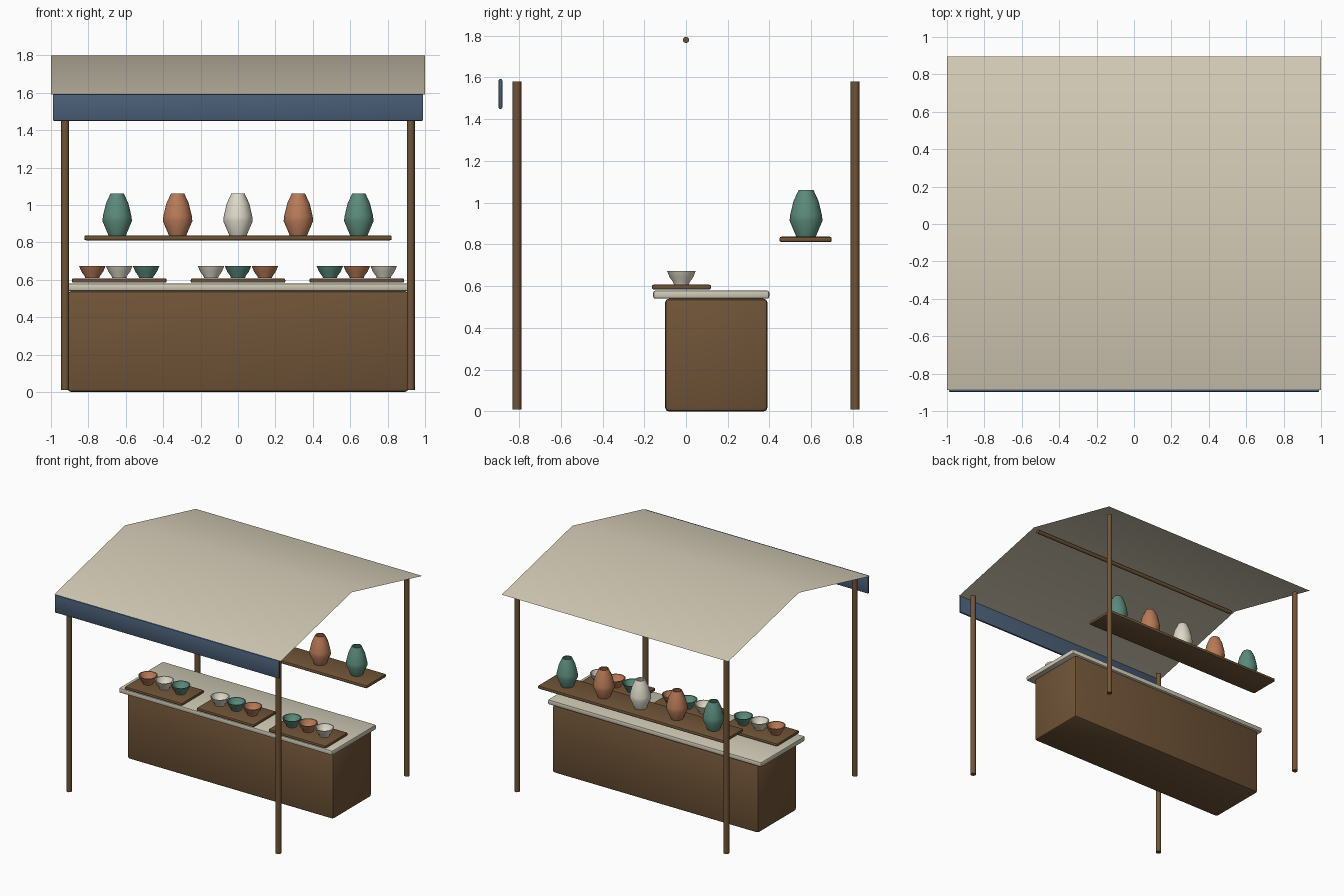
import bpy, bmesh, math
from mathutils import Matrix

if "Cube" in bpy.data.objects:
    bpy.data.objects.remove(bpy.data.objects["Cube"])


def material(name, rgb):
    m = bpy.data.materials.new(name)
    lin = [((c / 255 + 0.055) / 1.055) ** 2.4 for c in rgb]
    m.diffuse_color = (*lin, 1)
    m.use_nodes = True
    m.node_tree.nodes["Principled BSDF"].inputs["Base Color"].default_value = m.diffuse_color
    return m


WOOD = material("brown wood", (112, 84, 56))
CANVAS = material("canvas", (214, 205, 184))
STONE = material("counter cream", (206, 200, 180))
BLUE = material("valance blue", (74, 94, 118))
GREEN = material("green glaze", (92, 138, 122))
CLAY = material("terracotta", (184, 122, 88))
CREAM = material("cream glaze", (222, 216, 200))


def finish(name, bm, mat, smooth=None):
    me = bpy.data.meshes.new(name)
    bm.to_mesh(me)
    bm.free()
    ob = bpy.data.objects.new(name, me)
    bpy.context.collection.objects.link(ob)
    me.materials.append(mat)
    if smooth:
        bpy.ops.object.select_all(action='DESELECT')
        bpy.context.view_layer.objects.active = ob
        ob.select_set(True)
        bpy.ops.object.shade_smooth_by_angle(angle=math.radians(smooth))
    return ob


def box(name, x, y, z, mat, bevel):
    """Bevelled box from (min, max) ranges."""
    bm = bmesh.new()
    bmesh.ops.create_cube(bm, size=1)
    for v in bm.verts:
        for i, (lo, hi) in enumerate((x, y, z)):
            v.co[i] = (lo + hi) / 2 + v.co[i] * (hi - lo)
    bmesh.ops.bevel(bm, geom=bm.edges[:], offset=bevel, segments=2,
                    profile=0.5, affect='EDGES')
    return finish(name, bm, mat, 35)


def pole(name, centre, radius, length, mat, along_x=False):
    bm = bmesh.new()
    m = Matrix.Translation(centre)
    if along_x:
        m = m @ Matrix.Rotation(math.pi / 2, 4, 'Y')
    bmesh.ops.create_cone(bm, cap_ends=True, segments=12, radius1=radius,
                          radius2=radius, depth=length, matrix=m)
    return finish(name, bm, mat, 40)


def lathe(name, profile, at, mat, sides=12):
    """Revolve an (r, z) profile around a vertical axis."""
    bm = bmesh.new()
    vs = [bm.verts.new((r, 0, z)) for r, z in profile]
    es = [bm.edges.new(p) for p in zip(vs, vs[1:])]
    bmesh.ops.spin(bm, geom=vs + es, cent=(0, 0, 0), axis=(0, 0, 1),
                   angle=2 * math.pi, steps=sides, use_duplicate=False)
    bmesh.ops.remove_doubles(bm, verts=bm.verts[:], dist=0.0005)
    bmesh.ops.recalc_face_normals(bm, faces=bm.faces[:])
    bmesh.ops.translate(bm, verts=bm.verts[:], vec=at)
    return finish(name, bm, mat, 40)


# Gabled canvas roof, a thin smooth sheet
bm = bmesh.new()
rows = [[bm.verts.new((x, y, z)) for x in (-1, 1)]
        for y, z in ((-0.888, 1.59), (0.004, 1.80), (0.896, 1.59))]
for a, b in zip(rows, rows[1:]):
    bm.faces.new((a[0], a[1], b[1], b[0]))
finish("canopy", bm, CANVAS, 40)

# Front valance, ridge pole and four posts
box("valance", (-0.99, 0.99), (-0.898, -0.88), (1.45, 1.592), BLUE, 0.006)
pole("ridge_pole", (0, 0, 1.78), 0.015, 1.92, WOOD, along_x=True)
for sx, side in ((-1, "left"), (1, "right")):
    for sy, end in ((-1, "front"), (1, "back")):
        pole(f"{end}_{side}_post", (sx * 0.924, sy * 0.81, 0.795),
             0.021, 1.57, WOOD)

# Counter with overhanging top
box("counter_body", (-0.91, 0.91), (-0.10, 0.39), (0, 0.54), WOOD, 0.018)
box("counter_top", (-0.943, 0.943), (-0.157, 0.399), (0.54, 0.579), STONE, 0.01)

# Three trays of three bowls, glazes rotating from tray to tray
glazes = (CLAY, CREAM, GREEN)
bowl = [(0, 0), (0.037, 0), (0.041, 0.012), (0.058, 0.035), (0.071, 0.066),
        (0.063, 0.066), (0.050, 0.038), (0.030, 0.018), (0, 0.014)]
for i in range(3):
    cx = (i - 1) * 0.635
    box(f"tray_{i + 1}", (cx - 0.253, cx + 0.253), (-0.163, 0.12),
        (0.584, 0.607), WOOD, 0.008)
    for j in range(3):
        lathe(f"bowl_{i + 1}_{j + 1}", bowl, (cx + (j - 1) * 0.144, -0.022, 0.608),
              glazes[(i + j) % 3], 14)

# Back shelf with five vases
box("shelf", (-0.822, 0.822), (0.448, 0.698), (0.811, 0.837), WOOD, 0.009)
vase = [(0, 0), (0.046, 0), (0.079, 0.078), (0.076, 0.105), (0.06, 0.172),
        (0.036, 0.224), (0.028, 0.224), (0.045, 0.17), (0, 0.12)]
for k, mat in enumerate((GREEN, CLAY, CREAM, CLAY, GREEN)):
    lathe(f"vase_{k + 1}", vase, ((k - 2) * 0.323, 0.575, 0.836), mat)
